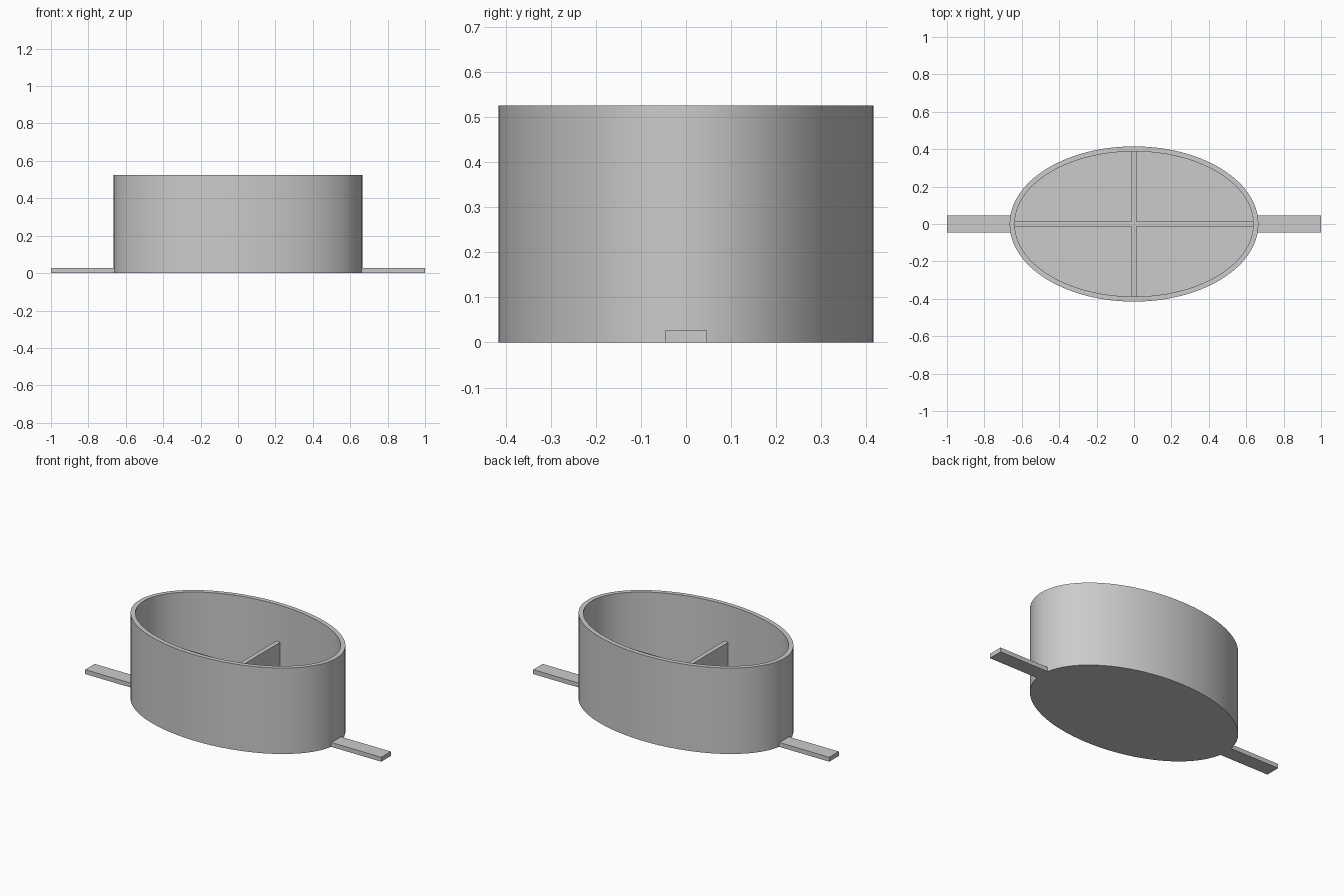
import bpy, bmesh
from math import cos, sin, tau, radians

cube = bpy.data.objects.get("Cube")
if cube:
    bpy.data.objects.remove(cube)

RX, RY, HEIGHT = 0.665, 0.415, 0.525   # outer half axes and wall height
T = 0.027                              # thickness of every panel
DIVIDER_TOP = 0.30
SEGMENTS = 96

grey = bpy.data.materials.new("light grey")
grey.use_nodes = True
grey.diffuse_color = (0.6, 0.6, 0.6, 1)
grey.node_tree.nodes["Principled BSDF"].inputs["Base Color"].default_value = (0.6, 0.6, 0.6, 1)


def finish(bm, name):
    bmesh.ops.recalc_face_normals(bm, faces=bm.faces)
    mesh = bpy.data.meshes.new(name)
    bm.to_mesh(mesh)
    bm.free()
    mesh.materials.append(grey)
    obj = bpy.data.objects.new(name, mesh)
    bpy.context.collection.objects.link(obj)
    return obj


def prism(name, outline, z0, z1):
    """Extrude a flat outline straight up from z0 to z1."""
    bm = bmesh.new()
    base = bm.faces.new([bm.verts.new((x, y, z0)) for x, y in outline])
    top = bmesh.ops.extrude_face_region(bm, geom=[base], use_keep_orig=True)
    verts = [v for v in top["geom"] if isinstance(v, bmesh.types.BMVert)]
    bmesh.ops.translate(bm, vec=(0, 0, z1 - z0), verts=verts)
    return finish(bm, name)


# Oval tub: rings from the outer base, over the rim, down to the inner floor
bm = bmesh.new()
rings = []
for inset, z in ((0, 0), (0, HEIGHT), (T, HEIGHT), (T, T)):
    rings.append([bm.verts.new(((RX - inset) * cos(tau * i / SEGMENTS),
                                (RY - inset) * sin(tau * i / SEGMENTS), z))
                  for i in range(SEGMENTS)])
for a, b in zip(rings, rings[1:]):
    for i in range(SEGMENTS):
        j = (i + 1) % SEGMENTS
        bm.faces.new((a[i], a[j], b[j], b[i]))
bm.faces.new(rings[0])
bm.faces.new(rings[-1])
tub = finish(bm, "oval_tub")
bpy.ops.object.select_all(action='DESELECT')
tub.select_set(True)
bpy.context.view_layer.objects.active = tub
bpy.ops.object.shade_smooth_by_angle(angle=radians(30))

# Cross divider inside the tub, its ends set into the wall
h, ex, ey = T / 2, RX - T / 2, RY - T / 2
cross = [(ex, -h), (ex, h), (h, h), (h, ey), (-h, ey), (-h, h),
         (-ex, h), (-ex, -h), (-h, -h), (-h, -ey), (h, -ey), (h, -h)]
prism("cross_divider", cross, T / 2, DIVIDER_TOP)

# Flat side tabs at the base
for side, name in ((1, "left_tab"), (-1, "right_tab")):
    x0, x1, w = side * (RX - 0.01), side, 0.046
    prism(name, [(x0, -w), (x1, -w), (x1, w), (x0, w)], 0, T)
